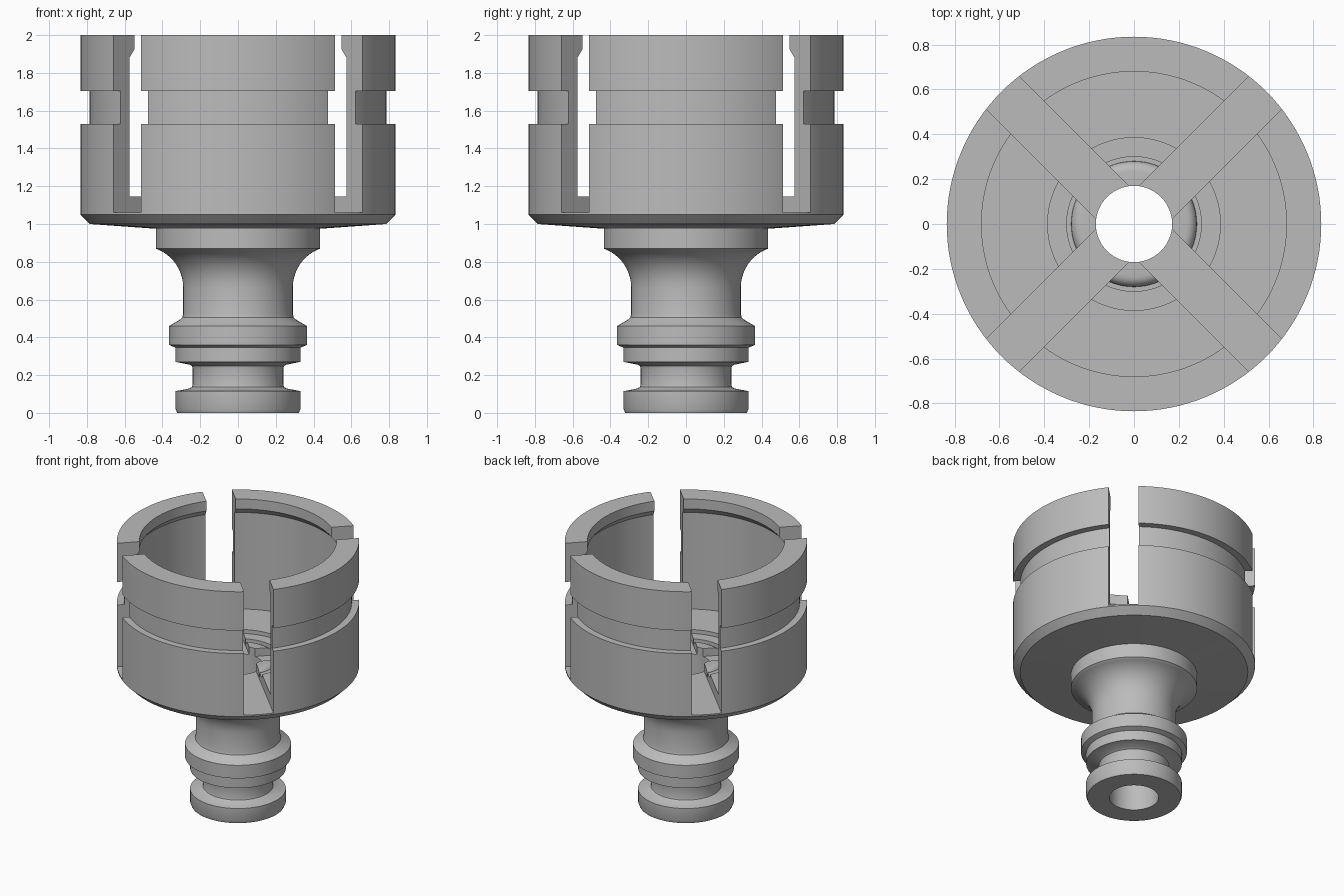
import bpy, bmesh, math
from mathutils import Vector

cube = bpy.data.objects.get("Cube")
if cube:
    bpy.data.objects.remove(cube, do_unlink=True)

SEGMENTS = 128

grey = bpy.data.materials.new("plain_grey")
grey.use_nodes = True
colour = (0.5, 0.5, 0.5, 1)
grey.diffuse_color = colour
grey.node_tree.nodes["Principled BSDF"].inputs["Base Color"].default_value = colour


def arc(cx, cz, r, start, end, steps):
    """Points (radius, height) along a circular arc, angles in degrees."""
    angles = [math.radians(start + (end - start) * i / steps) for i in range(steps + 1)]
    return [(cx + r * math.cos(a), cz + r * math.sin(a)) for a in angles]


def revolve(name, profile):
    """Closed solid turned around the z axis."""
    bm = bmesh.new()
    verts = [bm.verts.new((r, 0, z)) for r, z in profile]
    edges = [bm.edges.new((v, verts[i - 1])) for i, v in enumerate(verts)]
    bmesh.ops.spin(bm, geom=verts + edges, cent=(0, 0, 0), axis=(0, 0, 1),
                   angle=math.tau, steps=SEGMENTS, use_merge=True)
    bmesh.ops.remove_doubles(bm, verts=bm.verts, dist=1e-5)
    bmesh.ops.recalc_face_normals(bm, faces=bm.faces)
    mesh = bpy.data.meshes.new(name)
    bm.to_mesh(mesh)
    bm.free()
    obj = bpy.data.objects.new(name, mesh)
    bpy.context.collection.objects.link(obj)
    mesh.materials.append(grey)
    return obj


# Hose spigot with its sealing groove, from the bottom up
spigot = [(0.17, 0), (0.322, 0), (0.33, 0.02), (0.33, 0.115), (0.255, 0.13)]
spigot += [(0.243, 0.138), (0.24, 0.15), (0.24, 0.235), (0.243, 0.247), (0.255, 0.255)]
spigot += [(0.33, 0.27), (0.33, 0.345), (0.365, 0.36), (0.365, 0.46), (0.31, 0.492)]
spigot += [(0.295, 0.505), (0.29, 0.525)]

# Flared neck and collar under the cup
neck = arc(0.51, 0.663, 0.22, 180, 110, 10) + [(0.435, 0.87), (0.435, 0.975)]

# Cup outside with one turned groove
cup_outside = [(0.785, 1.0), (0.835, 1.05), (0.835, 1.53), (0.785, 1.53),
               (0.785, 1.705), (0.835, 1.705), (0.835, 2.0)]

# Cup inside: rim lip, wall, stepped floor and rounded seat around the bore
cup_inside = [(0.68, 2.0), (0.68, 1.925), (0.718, 1.88), (0.718, 1.145),
              (0.385, 1.145), (0.385, 1.115), (0.30, 1.115), (0.30, 1.075)]
seat = arc(0.235, 1.075, 0.045, 0, 90, 5) + [(0.17, 1.12)]

body = revolve("slotted_cup_and_spigot", spigot + neck + cup_outside + cup_inside + seat)

# Two crossing slots divide the cup wall into four jaws
for turn in (45, 135):
    bpy.ops.mesh.primitive_cube_add(size=1, location=(0, 0, 1.56),
                                    rotation=(0, 0, math.radians(turn)))
    cutter = bpy.context.object
    cutter.name = "slot_cutter"
    cutter.scale = Vector((2, 0.205, 1))
    cutter.hide_render = True
    bpy.context.view_layer.update()
    cut = body.modifiers.new("slot", 'BOOLEAN')
    cut.operation = 'DIFFERENCE'
    cut.solver = 'EXACT'
    cut.object = cutter
    bpy.ops.object.select_all(action='DESELECT')
    body.select_set(True)
    bpy.context.view_layer.objects.active = body
    bpy.ops.object.modifier_apply(modifier=cut.name)
    bpy.data.objects.remove(cutter, do_unlink=True)

body.data.materials.clear()
body.data.materials.append(grey)
bpy.ops.object.shade_smooth_by_angle(angle=math.radians(25))
